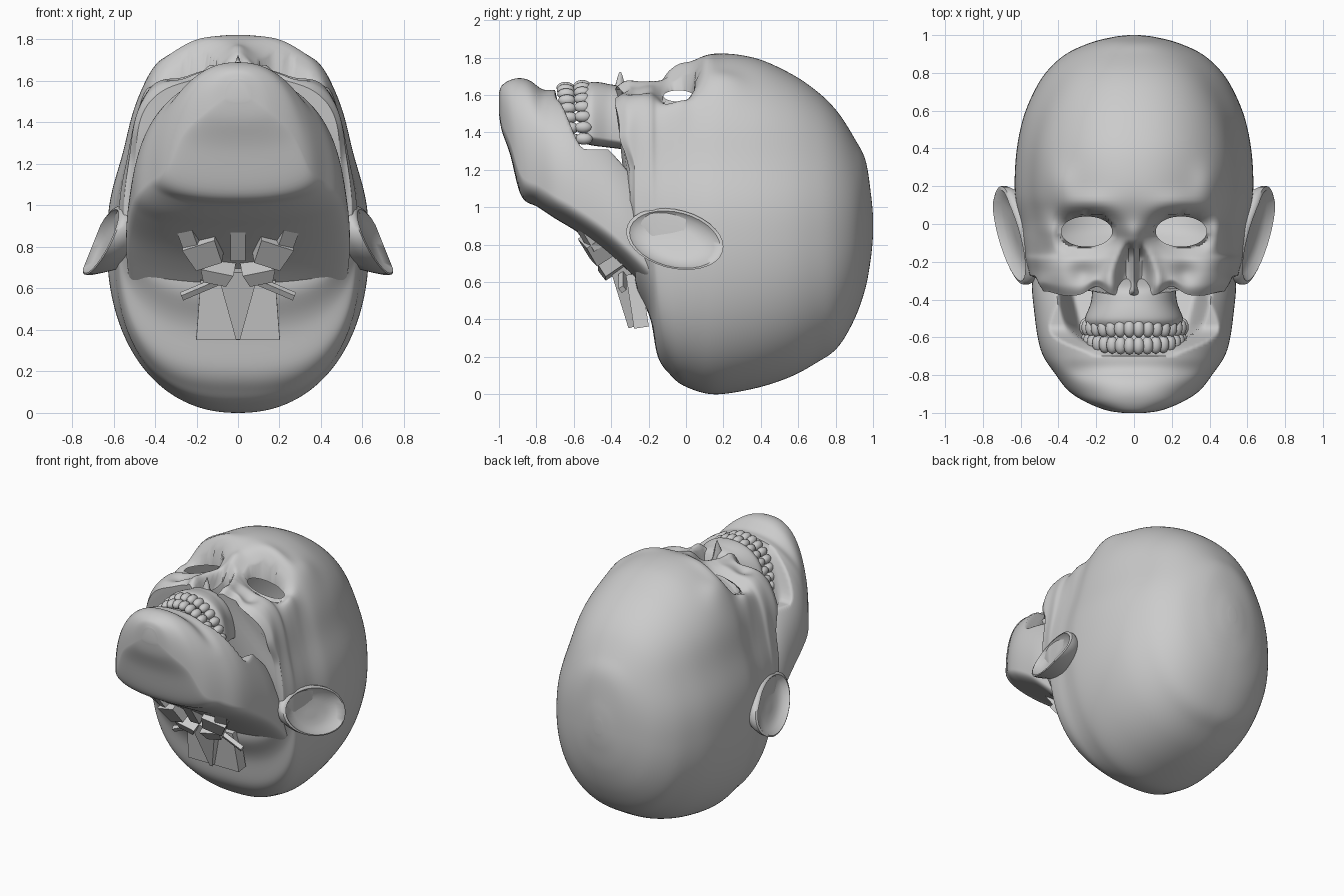
import bpy
import bmesh
from math import sin, cos, pi, exp, hypot, radians
from mathutils import Matrix, Vector, Euler

cube = bpy.data.objects.get("Cube")
if cube:
    bpy.data.objects.remove(cube, do_unlink=True)

bone = bpy.data.materials.new("bone_grey")
bone.use_nodes = True
GREY = (0.6, 0.6, 0.6, 1)
bone.diffuse_color = GREY
bone.node_tree.nodes["Principled BSDF"].inputs["Base Color"].default_value = GREY


def finish(bm, name, smooth_angle=None):
    mesh = bpy.data.meshes.new(name)
    bm.to_mesh(mesh)
    bm.free()
    mesh.materials.append(bone)
    if smooth_angle:
        mesh.shade_smooth()
        mesh.set_sharp_from_angle(angle=radians(smooth_angle))
    obj = bpy.data.objects.new(name, mesh)
    bpy.context.collection.objects.link(obj)


def ramp(a, b, v):
    t = min(max((v - a) / (b - a), 0), 1)
    return t * t * (3 - 2 * t)


def bump(u, v=0):
    return exp(-u * u - v * v)


def spline(keys, sub):
    """Smooth curve through the key tuples."""
    out = []
    for i in range(len(keys) - 1):
        a, b = keys[max(i - 1, 0)], keys[i]
        c, d = keys[i + 1], keys[min(i + 2, len(keys) - 1)]
        for s in range(sub):
            t = s / sub
            out.append([q + t * (r - p + t * (2 * p - 5 * q + 4 * r - o
                        + t * (3 * (q - r) + o - p))) / 2
                        for p, q, r, o in zip(a, b, c, d)])
    return out + [list(keys[-1])]


def skin(bm, loops):
    """Bridge equal loops of points and cap both ends."""
    rings = [[bm.verts.new(p) for p in loop] for loop in loops]
    n = len(rings[0])
    for a, b in zip(rings, rings[1:]):
        for i in range(n):
            j = (i + 1) % n
            bm.faces.new((a[i], a[j], b[j], b[i]))
    bm.faces.new(rings[0])
    bm.faces.new(rings[-1])
    bmesh.ops.recalc_face_normals(bm, faces=bm.faces)


def loft(keys, belt, power, shape, sub=8, seg=256):
    """Superellipse sections along y; keys are y, half width, top, bottom."""
    loops = []
    for y, w, top, low in spline(keys, sub):
        mid = low + belt * (top - low)
        n = power(y)
        loop = []
        for i in range(seg):
            c, s = cos(2 * pi * i / seg), sin(2 * pi * i / seg)
            r = (abs(c) ** n + abs(s) ** n) ** (-1 / n)
            height = top - mid if s > 0 else mid - low
            loop.append(shape(w * c * r, y, mid + height * s * r))
        loops.append(loop)
    bm = bmesh.new()
    skin(bm, loops)
    return bm


# Cranium and face
def eye_uv(x, y):
    return (abs(x) - 0.25) / 0.135, (y + 0.04) / 0.08


def face_shape(x, y, z):
    side = abs(x)
    up = ramp(1.2, 1.5, z)
    d = 0.03 * bump((side - 0.25) / 0.14, (y - 0.1) / 0.06)      # brow
    d += 0.04 * bump((side - 0.4) / 0.08, (y - 0.2) / 0.12)      # forehead corner
    d += 0.06 * bump((side - 0.45) / 0.06, (y + 0.05) / 0.09)    # outer eye rim
    d += 0.04 * bump((side - 0.42) / 0.1, (y + 0.24) / 0.08)     # cheekbone
    d += 0.04 * bump(x / 0.05, (y + 0.07) / 0.07)                # nasal bone
    u, v = eye_uv(x, y)
    d -= 0.08 * exp(-hypot(u / 1.25, v / 1.5) ** 4)              # eye socket
    d -= 0.03 * bump((side - 0.27) / 0.06, (y + 0.27) / 0.07)    # cheek hollow
    # Pear-shaped nose opening with rim, septum and spine
    t = ramp(-0.06, -0.3, y)
    half = 0.05 + 0.06 * t
    inside = ramp(-0.08, -0.18, y) * ramp(-0.38, -0.33, y)
    d -= 0.13 * inside * ramp(half, half * 0.4, side)
    d += 0.09 * inside * ramp(0.035, 0, side)
    d += 0.03 * t * bump((side - half - 0.02) / 0.03)
    d += 0.11 * bump(x / 0.03, (y + 0.35) / 0.025)
    # Cheek lower edge and narrowed temples
    lift = 0.05 * bump((side - 0.2) / 0.06) + 0.04 * ramp(0.35, 0.55, side)
    y += ramp(-0.25, -0.38, y) * (up * lift + 0.08 * ramp(1.4, 1.2, z))
    return x * (1 - 0.05 * bump((z - 1.27) / 0.2)), y, z + up * d


skull_keys = [
    (1, 0.03, 0.95, 0.85), (0.99, 0.11, 1.06, 0.74), (0.96, 0.23, 1.25, 0.57),
    (0.9, 0.36, 1.37, 0.4), (0.81, 0.46, 1.51, 0.25), (0.7, 0.53, 1.62, 0.17),
    (0.55, 0.59, 1.72, 0.09), (0.36, 0.625, 1.8, 0.03), (0.15, 0.63, 1.82, 0),
    (0, 0.6, 1.76, 0.04), (-0.08, 0.59, 1.7, 0.1), (-0.15, 0.58, 1.67, 0.2),
    (-0.19, 0.575, 1.66, 0.4), (-0.25, 0.56, 1.65, 0.53),
    (-0.33, 0.55, 1.65, 0.68), (-0.38, 0.52, 1.62, 0.8)]
bm = loft(skull_keys, 0.45, lambda y: 2.2 + 0.6 * ramp(0.1, -0.2, y), face_shape)

# Open the eyes and round off their edges
holes = [f for f in bm.faces
         if f.calc_center_median().z > 1.2
         and hypot(*eye_uv(f.calc_center_median().x, f.calc_center_median().y)) < 1]
bmesh.ops.delete(bm, geom=holes, context="FACES")
for v in bm.verts:
    if v.is_boundary:
        a, b = eye_uv(v.co.x, v.co.y)
        k = hypot(a, b)
        side = 0.25 + a / k * 0.135
        v.co = (side if v.co.x > 0 else -side, b / k * 0.08 - 0.04,
                1.65 - 0.22 * side)
finish(bm, "cranium", 60)


# Lower jaw, hollowed behind the lower teeth
def jaw_shape(x, y, z):
    z -= 0.03 * ramp(1.4, 1.6, z) * bump((y + 0.77) / 0.05)
    if y > -0.7:
        z = min(z, 1.31 + 0.27 * ramp(-0.54, -0.7, y))
    floor = 1.03 - 0.5 * (y + 0.6)
    start = x * x - 0.69
    edge = 0.36 + 0.25 * (y + 0.6)
    k = ramp(start, start + 0.05, y) * ramp(edge, edge - 0.1, abs(x))
    if z > floor:
        z += k * (floor - z)
    return x, y, z


jaw_keys = [
    (-1, 0.06, 1.61, 1.5), (-0.985, 0.15, 1.65, 1.41), (-0.94, 0.26, 1.68, 1.28),
    (-0.88, 0.35, 1.69, 1.06), (-0.79, 0.42, 1.67, 1), (-0.7, 0.48, 1.63, 0.94),
    (-0.6, 0.51, 1.6, 0.88), (-0.45, 0.53, 1.5, 0.78),
    (-0.33, 0.54, 1.4, 0.68), (-0.2, 0.53, 1.3, 0.55)]
finish(loft(jaw_keys, 0.18, lambda y: 2.3, jaw_shape), "lower_jaw", 60)

# Upper jaw
upper_keys = [(-0.54, 0.25, 1.65, 1.34), (-0.5, 0.26, 1.67, 1.33),
              (-0.42, 0.23, 1.66, 1.32), (-0.34, 0.22, 1.63, 1.31),
              (-0.28, 0.22, 1.5, 1.3)]
finish(loft(upper_keys, 0.15, lambda y: 2.3, lambda *p: p, seg=64),
       "upper_jaw", 50)

# Teeth along two arches
COUNT = 16
for name, row_y, curl, radius in (("upper_teeth", -0.555, 0.01, 0.26),
                                  ("lower_teeth", -0.645, 0.04, 0.25)):
    bm = bmesh.new()
    for i in range(COUNT):
        t = radians(8 + 164 * i / (COUNT - 1))
        place = Vector((radius * cos(t), row_y + curl * (1 - sin(t)),
                        1.32 + (radius + 0.07) * sin(t)))
        bmesh.ops.create_uvsphere(
            bm, u_segments=12, v_segments=8, radius=1,
            matrix=Matrix.Translation(place) @ Matrix.Rotation(pi / 2 - t, 4, "Y")
            @ Matrix.Diagonal((0.032, 0.048, 0.032, 1)))
    finish(bm, name, 60)

# Ears: a back wall, a rolled rim and a bowl
EAR_LOOPS = [(0.7, -0.17), (0.93, -0.06), (1, -0.02), (1, 0.01),
             (0.93, 0.015), (0.8, -0.02), (0.5, -0.04), (0.15, -0.04)]
for name, sign in (("left_ear", 1), ("right_ear", -1)):
    loops = []
    for scale, offset in EAR_LOOPS:
        loop = []
        for i in range(32):
            t = 2 * pi * i / 32
            y = -0.06 + 0.26 * scale * cos(t)
            z = 0.79 + scale * (0.16 * sin(t) + 0.04 * (1 - cos(t)))
            x = 0.63 + 0.4 * (0.95 - z) - 0.2 * max(0, 0.1 - y) + offset
            loop.append((sign * x, y, z))
        loops.append(loop)
    bm = bmesh.new()
    skin(bm, loops)
    finish(bm, name, 60)


# Neck bones under the skull base
def block(bm, place, size, turn=(0.6, 0, 0), taper=1, sign=1):
    verts = bmesh.ops.create_cube(bm, size=1)["verts"]
    for v in verts:
        if v.co.z < 0:
            v.co.x *= taper
    move = (Matrix.Diagonal((sign, 1, 1, 1)) @ Matrix.Translation(place)
            @ Euler(turn).to_matrix().to_4x4() @ Matrix.Diagonal((*size, 1)))
    bmesh.ops.transform(bm, matrix=move, verts=verts)


bm = bmesh.new()
block(bm, (0, -0.26, 0.5), (0.36, 0.08, 0.29), (0.15, 0, 0), 1.12)
block(bm, (0, -0.31, 0.53), (0.2, 0.1, 0.34), (0.3, 0, 0), 0.1)
block(bm, (0, -0.49, 0.84), (0.07, 0.12, 0.18))
for sign in (1, -1):
    block(bm, (0.16, -0.47, 0.79), (0.17, 0.13, 0.13), (0.6, 0.3, 0.3), 0.8, sign)
    block(bm, (0.1, -0.4, 0.68), (0.16, 0.12, 0.07), (0.6, -0.2, 0), 0.7, sign)
    block(bm, (0.23, -0.51, 0.85), (0.08, 0.08, 0.15), (0.6, 0.1, 0.4), 1, sign)
    block(bm, (0.18, -0.34, 0.6), (0.2, 0.03, 0.03), (0.6, 0.4, 0), 1, sign)
bmesh.ops.recalc_face_normals(bm, faces=bm.faces)
finish(bm, "neck_bones")
